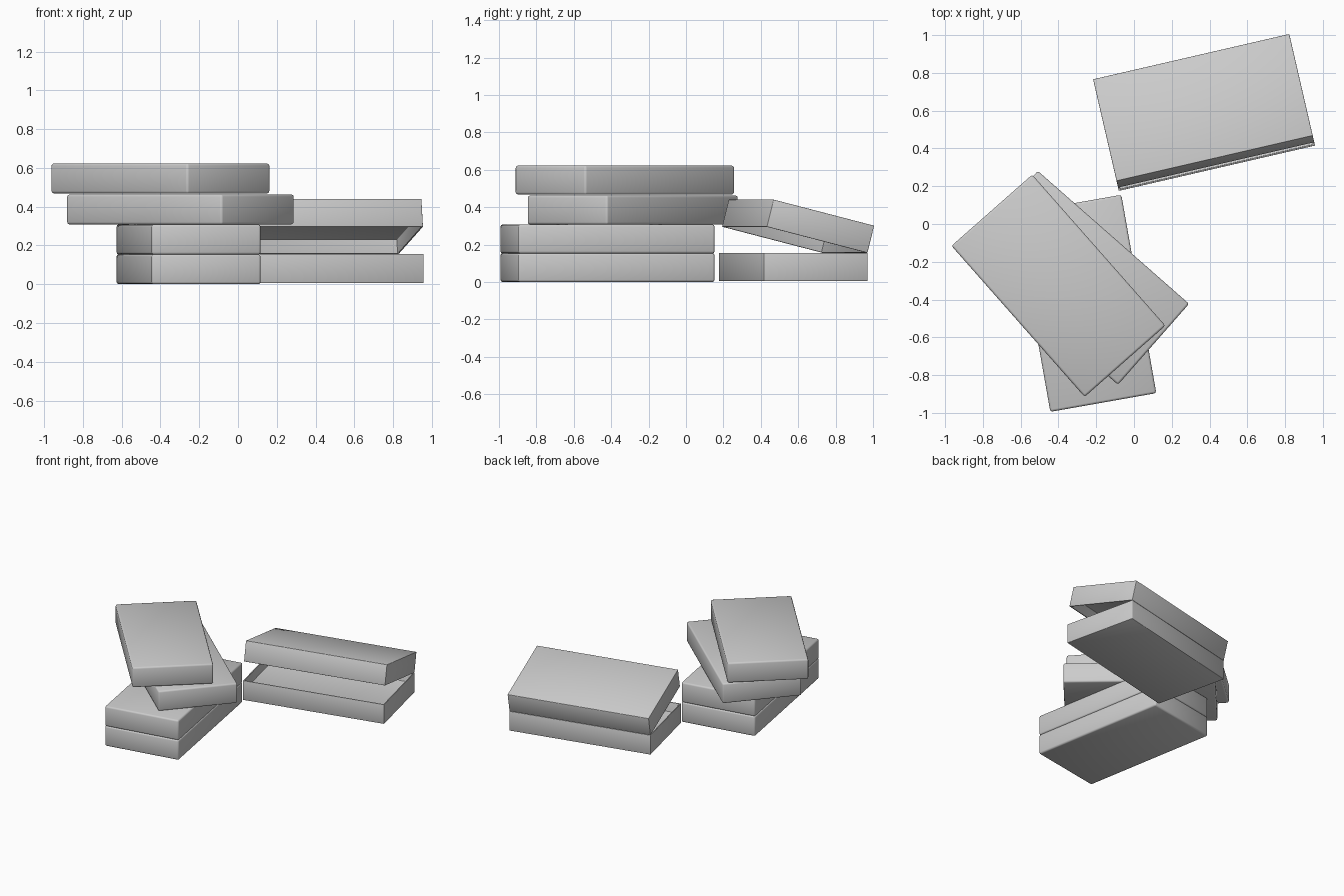
import bpy, bmesh
from math import radians
from mathutils import Matrix, Vector

if "Cube" in bpy.data.objects:
    bpy.data.objects.remove(bpy.data.objects["Cube"], do_unlink=True)

WIDTH, LENGTH, HEIGHT = 0.57, 1.066, 0.15
WALL, RECESS = 0.012, 0.075

grey = bpy.data.materials.new("light grey")
grey.use_nodes = True
grey.diffuse_color = (0.6, 0.6, 0.6, 1)
grey.node_tree.nodes["Principled BSDF"].inputs["Base Color"].default_value = (0.6, 0.6, 0.6, 1)


def box_part(name, matrix, height=HEIGHT, hollow=False, bevel=0.012):
    """Box standing on its local z = 0, optionally with a recess in its top."""
    bm = bmesh.new()
    bmesh.ops.create_cube(bm, size=1)
    bmesh.ops.scale(bm, vec=(WIDTH, LENGTH, height), verts=bm.verts)
    bmesh.ops.translate(bm, vec=(0, 0, height / 2), verts=bm.verts)
    if hollow:
        top = max(bm.faces, key=lambda f: f.calc_center_median().z)
        bmesh.ops.inset_region(bm, faces=[top], thickness=WALL)
        floor = bmesh.ops.extrude_face_region(bm, geom=[top])["geom"]
        bmesh.ops.translate(bm, vec=(0, 0, -RECESS),
                            verts=[v for v in floor if isinstance(v, bmesh.types.BMVert)])
        if top.is_valid:
            bmesh.ops.delete(bm, geom=[top], context='FACES')
    bmesh.ops.recalc_face_normals(bm, faces=bm.faces)
    mesh = bpy.data.meshes.new(name)
    bm.to_mesh(mesh)
    bm.free()
    mesh.materials.append(grey)
    obj = bpy.data.objects.new(name, mesh)
    bpy.context.collection.objects.link(obj)
    obj.matrix_world = matrix
    mod = obj.modifiers.new("soft edges", 'BEVEL')
    mod.width, mod.segments = bevel, 2
    for face in mesh.polygons:
        face.use_smooth = True
    return obj


def place(x, y, z, turn):
    return Matrix.Translation((x, y, z)) @ Matrix.Rotation(radians(turn), 4, 'Z')


# Stack of closed boxes
stack = [
    ("bottom_box", -0.255, -0.42, 0.0, 10),
    ("second_box", -0.255, -0.42, 0.153, 10),
    ("third_box", -0.297, -0.285, 0.308, 48.7),
    ("top_box", -0.40, -0.327, 0.468, 41.4),
]
for name, x, y, z, turn in stack:
    box_part(name, place(x, y, z, turn), height=0.155)

# Open box: hollow base
base = place(0.375, 0.573, 0.006, 103)
box_part("open_box_base", base, hollow=True, bevel=0.003)

# Open box: the same shell turned over and hinged on the back edge
hinge = Vector((WIDTH / 2, 0, HEIGHT))
lid = (base @ Matrix.Translation(hinge) @ Matrix.Rotation(radians(14.2), 4, 'Y')
       @ Matrix.Translation((-WIDTH / 2, 0, HEIGHT)) @ Matrix.Rotation(radians(180), 4, 'X'))
box_part("open_box_lid", lid, hollow=True, bevel=0.003)
